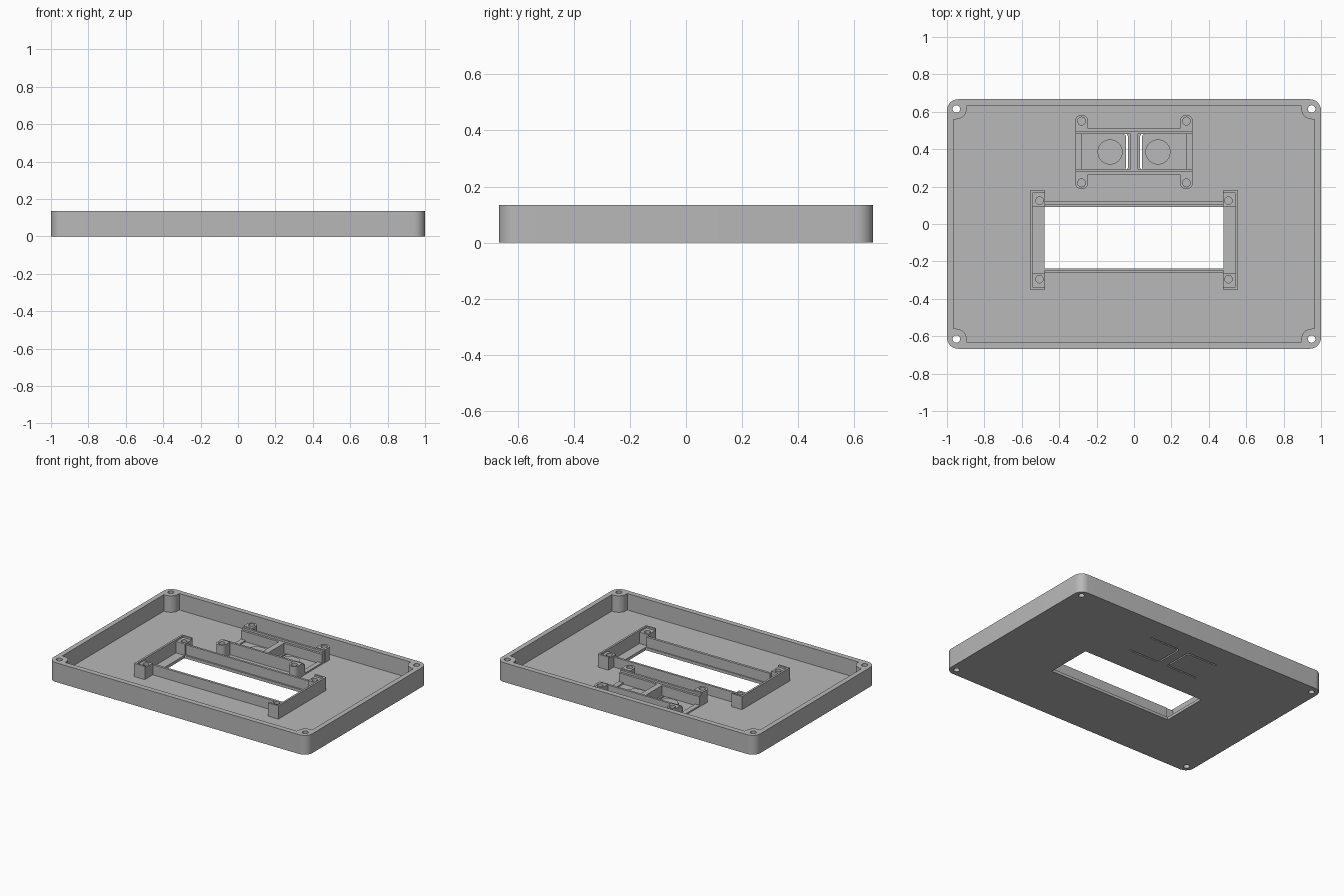
import bpy, bmesh
from math import sin, cos, radians

if "Cube" in bpy.data.objects:
    bpy.data.objects.remove(bpy.data.objects["Cube"], do_unlink=True)

grey = bpy.data.materials.new("plain grey")
grey.use_nodes = True
colour = (0.48, 0.48, 0.48, 1)
grey.diffuse_color = colour
grey.node_tree.nodes["Principled BSDF"].inputs["Base Color"].default_value = colour

FLOOR, TOP = 0.02, 0.135


def arc(cx, cy, r, a0, a1, n=8):
    angles = [radians(a0 + (a1 - a0) * i / n) for i in range(n + 1)]
    return [(cx + r * cos(a), cy + r * sin(a)) for a in angles]


def circle(cx, cy, r):
    return arc(cx, cy, r, 0, 360, 32)[:-1]


def rect(x0, x1, y0, y1):
    return [(x0, y0), (x1, y0), (x1, y1), (x0, y1)]


def four_way(quarter):
    """Mirror the points of the +x +y quadrant into a closed outline."""
    back = quarter[::-1]
    return (quarter + [(-x, y) for x, y in back]
            + [(-x, -y) for x, y in quarter] + [(x, -y) for x, y in back])


def prism(name, outlines, z0, z1):
    """Extrude one or more outlines into a single object."""
    bm = bmesh.new()
    for pts in outlines:
        face = bm.faces.new([bm.verts.new((x, y, z0)) for x, y in pts])
        new = bmesh.ops.extrude_face_region(bm, geom=[face])["geom"]
        for v in new:
            if isinstance(v, bmesh.types.BMVert):
                v.co.z = z1
    bmesh.ops.recalc_face_normals(bm, faces=bm.faces)
    mesh = bpy.data.meshes.new(name)
    bm.to_mesh(mesh)
    bm.free()
    mesh.materials.append(grey)
    obj = bpy.data.objects.new(name, mesh)
    bpy.context.collection.objects.link(obj)
    return obj


def cut(obj, outlines, z0, z1):
    """Subtract extruded outlines from an object."""
    cutter = prism("cutter", outlines, z0, z1)
    mod = obj.modifiers.new("cut", "BOOLEAN")
    mod.operation, mod.solver, mod.object = "DIFFERENCE", "EXACT", cutter
    graph = bpy.context.evaluated_depsgraph_get()
    mesh = bpy.data.meshes.new_from_object(obj.evaluated_get(graph))
    obj.modifiers.clear()
    obj.data = mesh
    bpy.data.objects.remove(cutter, do_unlink=True)


def smooth(obj):
    bpy.ops.object.select_all(action="DESELECT")
    obj.select_set(True)
    bpy.context.view_layer.objects.active = obj
    bpy.ops.object.shade_smooth_by_angle(angle=radians(30))


# Tray with screw bosses left standing in the corners
tray = prism("tray", [four_way(arc(0.94, 0.607, 0.06, 0, 90))], 0, TOP)
cavity = four_way([(0.965, 0.56)] + arc(0.95, 0.615, 0.055, 270, 180) + [(0.895, 0.63)])
cut(tray, [cavity], FLOOR, 0.2)

# Screw holes, display window and the slots around the two button tongues
through = [circle(sx * 0.95, sy * 0.615, 0.02) for sx in (-1, 1) for sy in (-1, 1)]
through.append(rect(-0.478, 0.478, -0.238, 0.092))
for s in (-1, 1):
    outer = ([(0.275, 0.492)] + arc(0.062, 0.462, 0.03, 90, 180)
             + arc(0.062, 0.308, 0.03, 180, 270) + [(0.275, 0.278)])
    inner = ([(0.275, 0.288)] + arc(0.062, 0.308, 0.02, 270, 180)
             + arc(0.062, 0.462, 0.02, 180, 90) + [(0.275, 0.482)])
    through.append([(s * x, y) for x, y in outer + inner])
cut(tray, through, -0.1, 0.2)
smooth(tray)

# Display frame: rails along the window, lipped ends and screw posts
prism("display_rail_back", [rect(-0.478, 0.478, 0.104, 0.119)], FLOOR, 0.09)
prism("display_rail_front", [rect(-0.478, 0.478, -0.262, -0.245)], FLOOR, 0.09)
for s, side in ((1, "left"), (-1, "right")):
    bracket = [(0.475, 0.178), (0.557, 0.178), (0.557, -0.35), (0.475, -0.35),
               (0.475, -0.338), (0.543, -0.338), (0.543, 0.166), (0.475, 0.166)]
    prism(f"display_end_wall_{side}", [[(s * x, y) for x, y in bracket]], FLOOR, 0.112)
    for end, y0, y1, hole in (("back", 0.092, 0.166, 0.125), ("front", -0.338, -0.262, -0.295)):
        post = prism(f"display_post_{end}_{side}",
                     [rect(*sorted((s * 0.475, s * 0.543)), y0, y1)], FLOOR, 0.1)
        cut(post, [circle(s * 0.505, hole, 0.02)], 0.03, 0.2)
        smooth(post)

# Button housing: stepped long walls, divider and open ends with low sills
prism("housing_wall_back", [rect(-0.312, 0.312, 0.495, 0.51)], FLOOR, 0.105)
prism("housing_wall_front", [rect(-0.312, 0.312, 0.265, 0.28)], FLOOR, 0.105)
prism("housing_ledge_back", [rect(-0.312, 0.312, 0.48, 0.495)], FLOOR, 0.09)
prism("housing_ledge_front", [rect(-0.312, 0.312, 0.28, 0.295)], FLOOR, 0.09)
prism("housing_divider", [rect(-0.02, 0.02, 0.28, 0.495)], FLOOR, 0.09)
for s, side in ((1, "left"), (-1, "right")):
    prism(f"housing_sill_{side}", [rect(*sorted((s * 0.278, s * 0.312)), 0.295, 0.48)], FLOOR, 0.03)
    smooth(prism(f"button_pad_{side}", [circle(s * 0.128, 0.385, 0.067)], FLOOR, 0.032))
    # Rounded screw posts at the housing corners
    for end, cy, base, turn in (("back", 0.55, 0.51, 0), ("front", 0.22, 0.265, 180)):
        outline = arc(s * 0.28, cy, 0.034, turn, turn + 180, 16)
        outline += [(outline[-1][0], base), (outline[0][0], base)]
        post = prism(f"housing_post_{end}_{side}", [outline], FLOOR, 0.11)
        cut(post, [circle(s * 0.28, cy, 0.021)], 0.03, 0.2)
        smooth(post)
